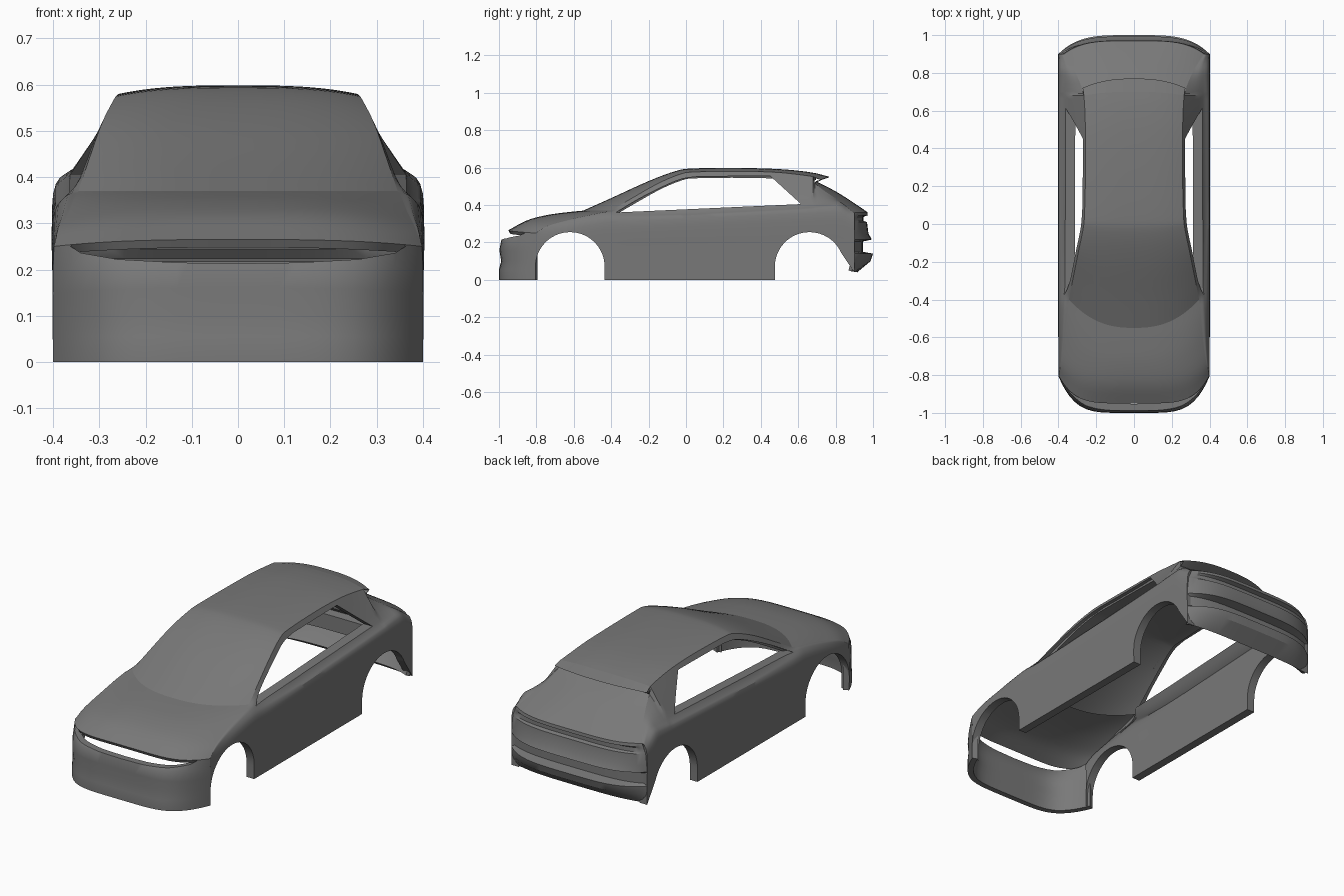
import bpy, bmesh, math
from mathutils import Vector

cube = bpy.data.objects.get("Cube")
if cube:
    bpy.data.objects.remove(cube, do_unlink=True)

GREY = (0.19, 0.19, 0.19, 1)
paint = bpy.data.materials.new("grey_paint")
paint.diffuse_color = GREY
paint.use_nodes = True
paint.node_tree.nodes["Principled BSDF"].inputs["Base Color"].default_value = GREY


def smooth_path(pts, n):
    """Catmull-Rom resampling of a list of tuples."""
    out = []
    for i in range(len(pts) - 1):
        p1, p2 = Vector(pts[i]), Vector(pts[i + 1])
        p0 = Vector(pts[i - 1]) if i else p1 * 2 - p2
        p3 = Vector(pts[i + 2]) if i + 2 < len(pts) else p2 * 2 - p1
        for k in range(n):
            t = k / n
            out.append(0.5 * (2 * p1 + (p2 - p0) * t + (2 * p0 - 5 * p1 + 4 * p2 - p3) * t * t
                              + (3 * p1 - p0 - 3 * p2 + p3) * t ** 3))
    return out + [Vector(pts[-1])]


def make_object(name, verts, faces):
    mesh = bpy.data.meshes.new(name)
    mesh.from_pydata(verts, [], faces)
    mesh.materials.append(paint)
    ob = bpy.data.objects.new(name, mesh)
    bpy.context.collection.objects.link(ob)
    return ob


def grid(name, rows):
    """Surface through equal-length rows of points."""
    m = len(rows[0])
    faces = [(i * m + j, i * m + j + 1, (i + 1) * m + j + 1, (i + 1) * m + j)
             for i in range(len(rows) - 1) for j in range(m - 1)]
    return make_object(name, [p for r in rows for p in r], faces)


def prism(name, outline, axis, lo, hi):
    """Extruded cutter; axis 0 takes (y, z) outlines, axis 1 takes (x, z)."""
    n = len(outline)
    put = (lambda p, d: (d, p[0], p[1])) if axis == 0 else (lambda p, d: (p[0], d, p[1]))
    verts = [put(p, d) for d in (lo, hi) for p in outline]
    faces = [tuple(range(n)), tuple(range(n, 2 * n))]
    faces += [(i, (i + 1) % n, n + (i + 1) % n, n + i) for i in range(n)]
    ob = make_object(name, verts, faces)
    bm = bmesh.new()
    bm.from_mesh(ob.data)
    bmesh.ops.recalc_face_normals(bm, faces=bm.faces)
    bm.to_mesh(ob.data)
    bm.free()
    ob.hide_render = True
    return ob


def finish(ob, thickness, cutters=(), mirror=False):
    """Thicken inward, cut the openings, mirror, bake and shade."""
    mod = ob.modifiers.new("thickness", 'SOLIDIFY')
    mod.thickness, mod.offset = thickness, -1
    for c in cutters:
        b = ob.modifiers.new("cut", 'BOOLEAN')
        b.operation, b.object, b.solver = 'DIFFERENCE', c, 'EXACT'
    if mirror:
        ob.modifiers.new("mirror", 'MIRROR').use_mirror_merge = False
    bpy.ops.object.select_all(action='DESELECT')
    ob.select_set(True)
    bpy.context.view_layer.objects.active = ob
    bpy.ops.object.convert(target='MESH')
    bpy.ops.object.shade_smooth_by_angle(angle=math.radians(32))


def cross_row(s):
    """Row across the car: centre y, z; edge x, y, z; plan curve power."""
    yc, zc, xe, ye, ze, p = s
    row = []
    for k in range(-14, 15):
        t = math.sin(k / 14 * math.pi / 2)
        a = abs(t)
        row.append((xe * t, yc + (ye - yc) * a ** p, zc + (ze - zc) * a ** 3))
    return row


# Stations along the car, front to back
bumper = [(-1.0, 0, .4, -.805, 0, 5), (-1.0, .055, .4, -.805, .055, 5),
          (-.988, .1, .4, -.805, .1, 5), (-.998, .16, .4, -.805, .15, 5),
          (-.987, .215, .4, -.805, .2, 5), (-.95, .265, .398, -.805, .25, 5)]
hood = [bumper[-1], (-.85, .318, .383, -.74, .29, 4), (-.74, .347, .366, -.62, .325, 3.2),
        (-.63, .362, .355, -.5, .352, 2.8), (-.55, .37, .345, -.4, .37, 2.5)]
roof = [hood[-1], (-.4, .437, .325, -.30, .43, 2.5), (-.2, .528, .295, -.15, .515, 2.5),
        (-.05, .583, .27, -.03, .565, 2.5), (.05, .596, .262, .05, .577, 2.5),
        (.3, .598, .256, .3, .58, 2.5), (.5, .592, .257, .48, .575, 2.5),
        (.63, .58, .26, .6, .563, 2.5), (.70, .569, .265, .68, .552, 2.5)]
spoiler = [roof[-1], (.77, .55, .272, .72, .535, 2.5), (.70, .525, .268, .69, .515, 2.5)]
tailgate = [spoiler[-1], (.80, .473, .285, .745, .472, 2.5), (.9, .41, .325, .83, .415, 3),
            (.97, .362, .37, .90, .36, 4)]
tail = [tailgate[-1], (.972, .345, .378, .9, .345, 4), (.95, .337, .38, .9, .337, 4),
        (.95, .315, .39, .9, .315, 4), (.968, .308, .392, .9, .308, 4),
        (.975, .25, .398, .9, .25, 4), (.993, .215, .4, .9, .215, 4),
        (.945, .205, .4, .89, .205, 4), (.945, .15, .4, .89, .15, 4),
        (1.0, .14, .4, .9, .14, 4), (.987, .1, .398, .9, .1, 4), (.915, .04, .395, .885, .045, 4)]
hood_s, roof_s, gate_s = (smooth_path(s, 4) for s in (hood, roof, tailgate))

# Cutters: wheel arches, side window, light slot
arc = [math.radians(a) for a in range(180, -1, -6)]
front_arch = [(-.62 + .185 * math.cos(a), .07 + .185 * math.sin(a)) for a in arc]
front_arch = [(-.805, -.1)] + front_arch + [(-.435, -.1)]
rear_arch = [(.66 + .185 * math.cos(a), .07 + .185 * math.sin(a)) for a in arc[:-4]]
rear_arch = [(.475, -.1)] + rear_arch + [(.9, .04), (.95, .04), (.95, -.1)]
window = [tuple(p) for p in smooth_path([(-.375, .36), (-.25, .434), (-.12, .5), (-.02, .54), (.07, .553)], 4)]
window += [(.45, .555), (.615, .405)]
slot_half = [(.355, .262), (.362, .25), (.34, .236), (.26, .222), (.13, .215)]
slot = slot_half + [(0, .213)] + [(-x, z) for x, z in reversed(slot_half)] + [(-.2, .266), (.2, .266)]

front_cut = prism("front_arch_cutter", front_arch, 0, .2, .6)
rear_cut = prism("rear_arch_cutter", rear_arch, 0, .2, .6)
window_cut = prism("window_cutter", window, 0, .1, .6)
slot_cut = prism("light_slot_cutter", slot, 1, -1.2, -.7)

# Panels spanning the width
for name, stations, thick, cuts in (
        ("front_bumper", bumper, .03, [slot_cut]),
        ("hood", hood_s, .02, []),
        ("windscreen_and_roof", roof_s, .035, []),
        ("spoiler", spoiler, .004, []),
        ("tailgate", gate_s, .025, []),
        ("rear_bumper", tail, .02, [])):
    finish(grid(name, [cross_row(s) for s in stations]), thick, cuts)


# Side panels, hung from the edges of the upper panels
def side_column(s):
    xe, y, ze = s[2], s[3], s[4]
    zb = min(.377 + .045 * y, ze - .008)
    xb = max(.364, (xe + .4) / 2)
    zs = zb - .05
    pts = [(xe, y, ze), (xb, y, zb), (.4, y, zs), (.401, y, zs * .5), (.4, y, 0)]
    return smooth_path(pts, 4)


edges = hood_s + roof_s[1:] + gate_s
side = grid("side_panels", [side_column(s) for s in edges])
finish(side, .045, [front_cut, rear_cut, window_cut], mirror=True)

for cutter in (front_cut, rear_cut, window_cut, slot_cut):
    bpy.data.objects.remove(cutter, do_unlink=True)
